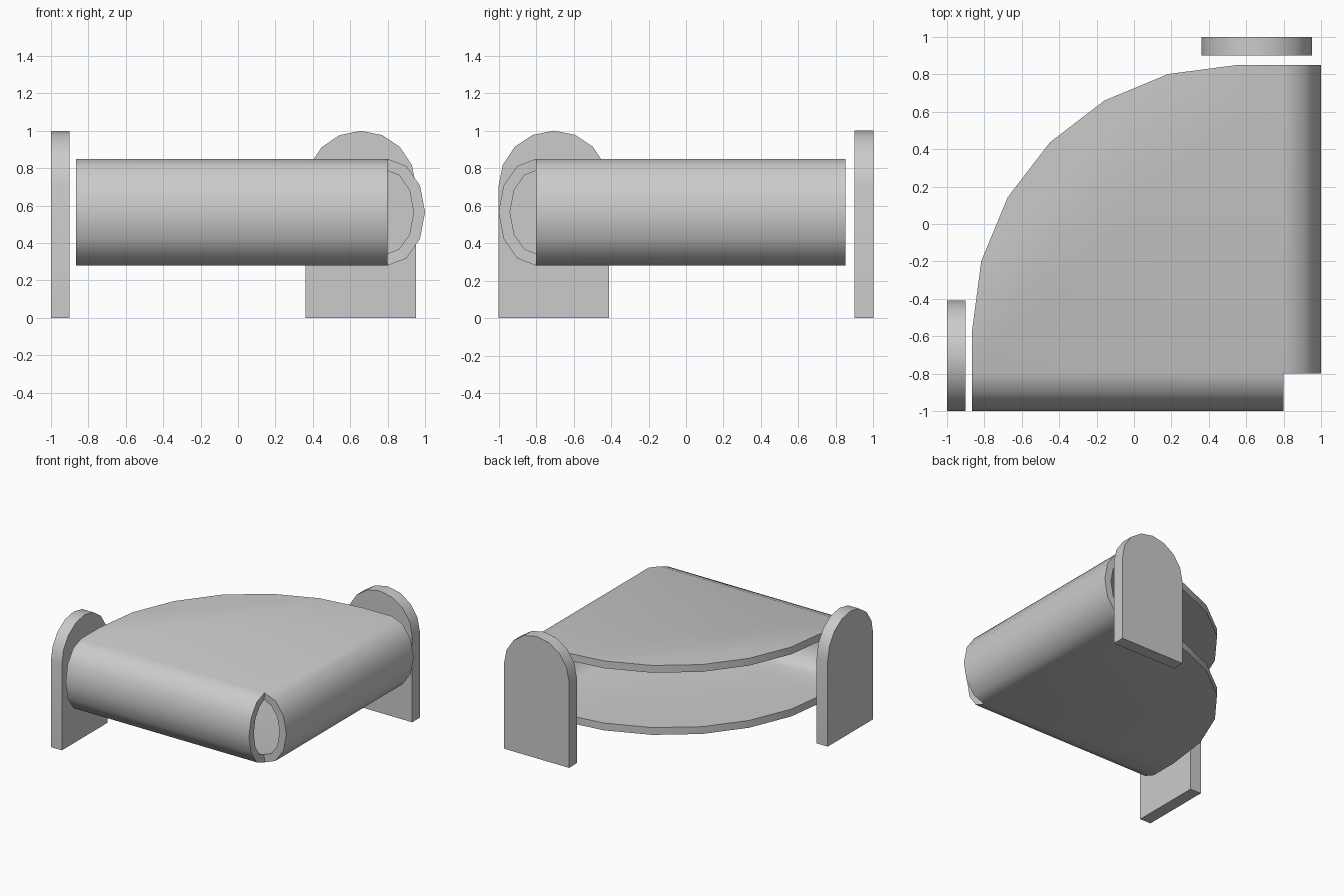
import bpy, bmesh
from math import sin, cos, pi, radians

if "Cube" in bpy.data.objects:
    bpy.data.objects.remove(bpy.data.objects["Cube"])

def finish(name, bm, angle):
    bmesh.ops.recalc_face_normals(bm, faces=bm.faces)
    me = bpy.data.meshes.new(name)
    bm.to_mesh(me)
    bm.free()
    ob = bpy.data.objects.new(name, me)
    bpy.context.collection.objects.link(ob)
    bpy.ops.object.select_all(action='DESELECT')
    ob.select_set(True)
    bpy.context.view_layer.objects.active = ob
    bpy.ops.object.shade_smooth_by_angle(angle=radians(angle))
    return ob

# Belt: top and bottom sheets joined by two half-round rolls
ZC, RZ, RX = 0.565, 0.285, 0.2
IN, LEFT, BACK = 0.8, -0.865, 0.85
plan = [(IN, -IN), (IN, BACK)]
for i in range(7):
    a = pi / 2 + i * pi / 12
    plan.append((0.55 + 1.415 * cos(a), -0.565 + 1.415 * sin(a)))
plan.append((LEFT, -IN))

bm = bmesh.new()
top = bm.faces.new([bm.verts.new((x, y, ZC + RZ)) for x, y in plan])
bottom = bm.faces.new([bm.verts.new((x, y, ZC - RZ)) for x, y in reversed(plan)])

roll = [(IN + RX * sin(i * pi / 6), ZC + RZ * cos(i * pi / 6)) for i in range(7)]

def add_roll(start, end):
    a = [bm.verts.new(start(r, z)) for r, z in roll]
    b = [bm.verts.new(end(r, z)) for r, z in roll]
    for i in range(6):
        bm.faces.new((a[i], a[i + 1], b[i + 1], b[i]))

add_roll(lambda r, z: (LEFT, -r, z), lambda r, z: (IN, -r, z))
add_roll(lambda r, z: (r, -IN, z), lambda r, z: (r, BACK, z))
bmesh.ops.remove_doubles(bm, verts=bm.verts, dist=0.001)
bmesh.ops.recalc_face_normals(bm, faces=bm.faces)
if top.normal.z < 0:
    bmesh.ops.reverse_faces(bm, faces=bm.faces)
me = bpy.data.meshes.new("belt")
bm.to_mesh(me)
bm.free()
shell = bpy.data.objects.new("shell", me)
bpy.context.collection.objects.link(shell)
mod = shell.modifiers.new("thickness", 'SOLIDIFY')
mod.thickness = 0.06
mod.offset = -1
mod.use_even_offset = True
dg = bpy.context.evaluated_depsgraph_get()
bm = bmesh.new()
bm.from_object(shell, dg)
bpy.data.objects.remove(shell)
finish("corner_belt", bm, 40)

# Round-topped end posts
def post(name, place):
    r = 0.295
    outline = [(-r, 0), (r, 0)]
    outline += [(r * cos(i * pi / 8), 0.705 + r * sin(i * pi / 8)) for i in range(9)]
    bm = bmesh.new()
    inner = [bm.verts.new(place(u, 0.9, z)) for u, z in outline]
    outer = [bm.verts.new(place(u, 1.0, z)) for u, z in outline]
    bm.faces.new(inner)
    bm.faces.new(outer)
    for i in range(len(outline)):
        j = (i + 1) % len(outline)
        bm.faces.new((inner[i], inner[j], outer[j], outer[i]))
    finish(name, bm, 30)

post("left_post", lambda u, d, z: (-d, -0.705 + u, z))
post("back_post", lambda u, d, z: (0.657 + u, d, z))
